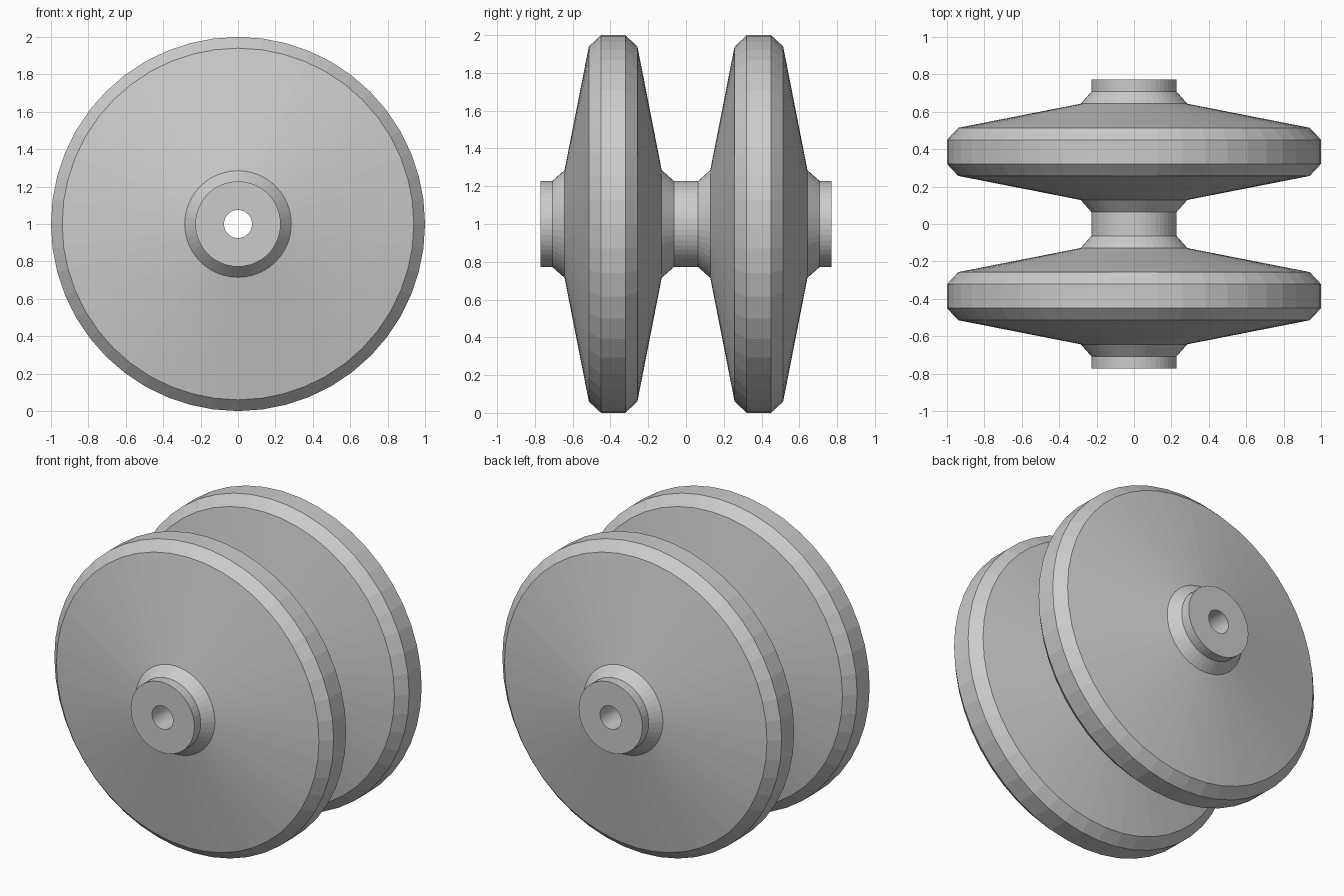
import bpy, bmesh, math

if "Cube" in bpy.data.objects:
    bpy.data.objects.remove(bpy.data.objects["Cube"])

SIDES = 48
U = 0.0643  # axial step of the profile

# Half profile (axial steps, radius): spindle neck, flared collar, bevelled disc, collar, end boss
half = [(1, 0.228), (2, 0.285), (4, 0.94), (5, 1.0), (7, 1.0), (8, 0.94),
        (10, 0.285), (11, 0.228), (12, 0.228), (12, 0.075)]

# Closed loop: mirrored half plus half; the closing segment is the axle bore
profile = [(-s * U, r) for s, r in reversed(half)] + [(s * U, r) for s, r in half]

bm = bmesh.new()
rings = []
for i in range(SIDES):
    a = 2 * math.pi * i / SIDES
    rings.append([bm.verts.new((r * math.cos(a), y, 1 + r * math.sin(a)))
                  for y, r in profile])

n = len(profile)
for i in range(SIDES):
    p, q = rings[i], rings[(i + 1) % SIDES]
    for j in range(n):
        k = (j + 1) % n
        bm.faces.new((p[j], p[k], q[k], q[j]))
bmesh.ops.recalc_face_normals(bm, faces=bm.faces)

mesh = bpy.data.meshes.new("double_wheel")
bm.to_mesh(mesh)
bm.free()
wheel = bpy.data.objects.new("double_wheel", mesh)
bpy.context.collection.objects.link(wheel)
